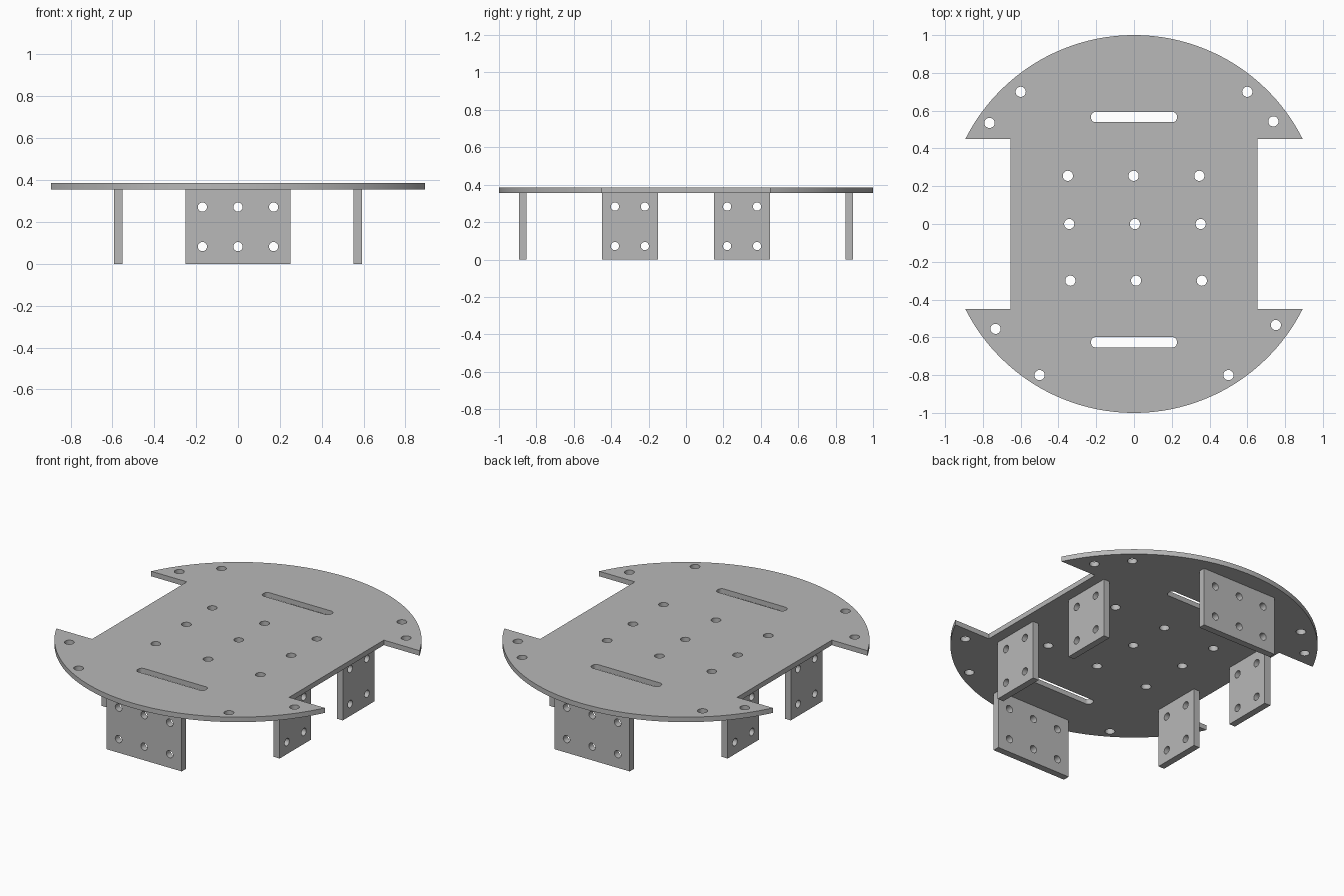
import bpy, bmesh
from math import pi, cos, sin, asin, radians

cube = bpy.data.objects.get("Cube")
if cube:
    bpy.data.objects.remove(cube, do_unlink=True)

grey = bpy.data.materials.new("plain grey")
grey.use_nodes = True
COLOUR = (0.48, 0.48, 0.48, 1)
grey.diffuse_color = COLOUR
grey.node_tree.nodes["Principled BSDF"].inputs["Base Color"].default_value = COLOUR


def arc(cx, cy, r, start, end, steps):
    return [(cx + r * cos(start + (end - start) * i / steps),
             cy + r * sin(start + (end - start) * i / steps)) for i in range(steps + 1)]


def hole(x, y, r):
    return arc(x, y, r, 0, 2 * pi, 32)[:-1]


def slot(cy, half_w, half_h, r):
    pts = []
    for k, (sx, sy) in enumerate([(1, 1), (-1, 1), (-1, -1), (1, -1)]):
        pts += arc(sx * (half_w - r), cy + sy * (half_h - r), r, k * pi / 2, (k + 1) * pi / 2, 6)
    return pts


def rect(x0, x1, y0, y1):
    return [(x0, y0), (x1, y0), (x1, y1), (x0, y1)]


def sheet(name, loops, thickness, location, rotation=(0, 0, 0)):
    """Flat sheet from an outline loop followed by its hole loops."""
    curve = bpy.data.curves.new(name, 'CURVE')
    curve.dimensions = '2D'
    curve.fill_mode = 'BOTH'
    curve.extrude = thickness / 2
    for loop in loops:
        spline = curve.splines.new('POLY')
        spline.points.add(len(loop) - 1)
        for point, (x, y) in zip(spline.points, loop):
            point.co = (x, y, 0, 1)
        spline.use_cyclic_u = True
    obj = bpy.data.objects.new(name, curve)
    bpy.context.collection.objects.link(obj)
    obj.location, obj.rotation_euler = location, rotation
    bpy.ops.object.select_all(action='DESELECT')
    obj.select_set(True)
    bpy.context.view_layer.objects.active = obj
    bpy.ops.object.convert(target='MESH')
    obj = bpy.context.object
    # Weld the caps to the walls
    bm = bmesh.new()
    bm.from_mesh(obj.data)
    bmesh.ops.remove_doubles(bm, verts=bm.verts, dist=0.0001)
    bmesh.ops.recalc_face_normals(bm, faces=bm.faces)
    bm.to_mesh(obj.data)
    bm.free()
    obj.data.materials.clear()
    obj.data.materials.append(grey)
    bpy.ops.object.shade_smooth_by_angle(angle=radians(30))


# Round deck with a wheel notch on each side
NOTCH_X, NOTCH_Y = 0.655, 0.45
a = asin(NOTCH_Y)
outline = arc(0, 0, 1, a, pi - a, 72) + [(-NOTCH_X, NOTCH_Y), (-NOTCH_X, -NOTCH_Y)]
outline += arc(0, 0, 1, pi + a, 2 * pi - a, 72) + [(NOTCH_X, -NOTCH_Y), (NOTCH_X, NOTCH_Y)]
rim_holes = [(-0.6, 0.7), (0.6, 0.7), (-0.765, 0.535), (0.738, 0.543),
             (-0.733, -0.555), (0.751, -0.535), (-0.5, -0.8), (0.5, -0.8)]
grid_holes = [(x + shift, y) for y, shift in ((0.255, -0.002), (0, 0.005), (-0.3, 0.011))
              for x in (-0.348, 0, 0.348)]
deck_loops = [outline] + [hole(x, y, 0.027) for x, y in rim_holes + grid_holes]
deck_loops += [slot(y, 0.227, 0.027, 0.022) for y in (0.566, -0.626)]
sheet("deck", deck_loops, 0.03, (0, 0, 0.37))

# Wide brackets at front and back
wide = [rect(-0.25, 0.25, 0, 0.355)]
wide += [hole(x, z, 0.022) for x in (-0.17, 0, 0.17) for z in (0.082, 0.271)]
for end, y in (("front", -0.872), ("back", 0.872)):
    sheet(end + "_bracket", wide, 0.04, (0, y, 0), (pi / 2, 0, 0))

# Motor brackets in pairs along both sides
narrow = [rect(-0.15, 0.15, 0, 0.355)]
narrow += [hole(y, z, 0.022) for y in (-0.08, 0.08) for z in (0.072, 0.283)]
for side, x in (("left", 0.572), ("right", -0.572)):
    for end, y in (("front", -0.3), ("back", 0.3)):
        sheet(f"{end}_{side}_motor_bracket", narrow, 0.04, (x, y, 0), (pi / 2, 0, pi / 2))
